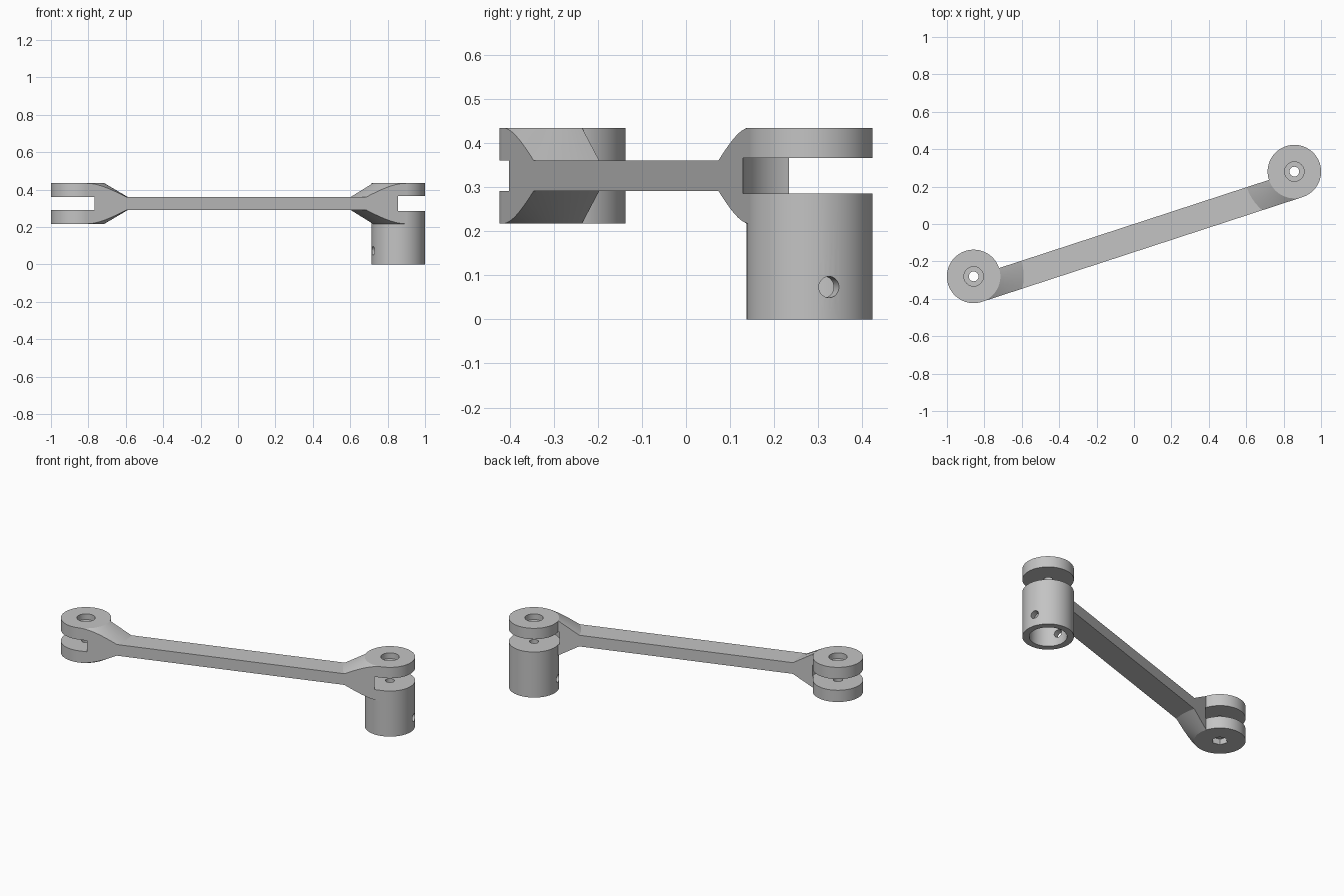
import bpy, bmesh, math
from mathutils import Matrix, Vector

cube = bpy.data.objects.get("Cube")
if cube:
    bpy.data.objects.remove(cube, do_unlink=True)

PIN = 0.902                       # pin distance from the centre along the arm
TILT = math.atan2(0.28, 0.857)    # arm angle seen from above
R = 0.143                         # lug radius
BOTTOM, MID, TOP = 0.217, 0.3255, 0.434
HALF_BAR = 0.035
HOLE, RECESS = 0.026, 0.052

grey = bpy.data.materials.new("plain_grey")
grey.use_nodes = True
grey.diffuse_color = (0.55, 0.55, 0.55, 1)
grey.node_tree.nodes["Principled BSDF"].inputs["Base Color"].default_value = grey.diffuse_color


def finish(name, bm):
    bmesh.ops.recalc_face_normals(bm, faces=bm.faces)
    mesh = bpy.data.meshes.new(name)
    bm.to_mesh(mesh)
    bm.free()
    mesh.materials.append(grey)
    obj = bpy.data.objects.new(name, mesh)
    bpy.context.collection.objects.link(obj)
    return obj


def lathe(name, profile, u, steps=72):
    """Revolve a closed (radius, z) outline about the pin at u."""
    bm = bmesh.new()
    verts = [bm.verts.new((r, 0, z)) for r, z in profile]
    edges = [bm.edges.new((a, b)) for a, b in zip(verts, verts[1:] + verts[:1])
             if a.co.x > 0 or b.co.x > 0]
    bmesh.ops.spin(bm, geom=verts + edges, cent=(0, 0, 0), axis=(0, 0, 1),
                   angle=math.tau, steps=steps)
    bmesh.ops.remove_doubles(bm, verts=bm.verts, dist=1e-5)
    bmesh.ops.translate(bm, verts=bm.verts, vec=(u, 0, 0))
    return finish(name, bm)


def box(name, low, high):
    low, high = Vector(low), Vector(high)
    bm = bmesh.new()
    bmesh.ops.create_cube(bm, size=1, matrix=Matrix.Translation((low + high) / 2)
                          @ Matrix.Diagonal((*(high - low), 1)))
    return finish(name, bm)


def rod(name, radius, depth, sides, matrix):
    bm = bmesh.new()
    bmesh.ops.create_cone(bm, cap_ends=True, segments=sides, radius1=radius,
                          radius2=radius, depth=depth, matrix=matrix)
    return finish(name, bm)


def combine(obj, tool, operation):
    mod = obj.modifiers.new(operation.lower(), "BOOLEAN")
    mod.operation, mod.solver, mod.object = operation, "EXACT", tool
    bpy.context.view_layer.objects.active = obj
    bpy.ops.object.modifier_apply(modifier=mod.name)
    bpy.data.objects.remove(tool, do_unlink=True)


# Arm: thin slab plus a double cone at each pin, trimmed to a strip
arm = box("arm", (-0.8, -0.4, MID - HALF_BAR), (0.8, 0.4, MID + HALF_BAR))
for side in (-1, 1):
    flare = lathe("flare", [(0, BOTTOM), (R, BOTTOM), (0.3275, MID), (R, TOP), (0, TOP)],
                  side * PIN)
    combine(arm, flare, "UNION")
combine(arm, box("strip", (-PIN, -R, 0), (PIN, 0, 1)), "INTERSECT")

# Curved clearance for the mating lug, and room for the fork discs
for side, gap in ((-1, 0.035), (1, 0.04)):
    low, high = MID - gap, MID + gap
    cutter = lathe("clearance", [(0, 0), (0.14, 0), (0.14, low), (0.151, low),
                                 (0.151, high), (0.14, high), (0.14, 1), (0, 1)], side * PIN)
    combine(arm, cutter, "DIFFERENCE")

# Upper fork discs with a recess for the screw head
parts = [arm]
for name, side, gap in (("right_upper_disc", -1, 0.035), ("left_upper_disc", 1, 0.04)):
    floor = TOP - 0.036
    parts.append(lathe(name, [(HOLE, MID + gap), (R, MID + gap), (R, TOP), (RECESS, TOP),
                              (RECESS, floor), (HOLE, floor)], side * PIN))

# Lower fork disc with a six-sided nut pocket underneath
lower = lathe("right_lower_disc", [(HOLE, BOTTOM), (R, BOTTOM), (R, MID - 0.035),
                                   (HOLE, MID - 0.035)], -PIN)
pocket = rod("pocket", 0.044, 0.07, 6, Matrix.Translation((-PIN, 0, BOTTOM)))
combine(lower, pocket, "DIFFERENCE")
parts.append(lower)

# Socket: hollow from below, pin hole above, cross hole through both walls
shelf, rim = 0.2, MID - 0.04
socket = lathe("socket", [(0.105, 0), (R, 0), (R, rim), (HOLE, rim), (HOLE, shelf),
                          (0.105, shelf)], PIN)
cross = rod("cross_hole", 0.024, 0.5, 32,
            Matrix.Translation((PIN, 0, 0.073)) @ Matrix.Rotation(math.pi / 2, 4, "Y"))
combine(socket, cross, "DIFFERENCE")
parts.append(socket)

# Turn everything to the final angle and smooth the round surfaces
bpy.ops.object.select_all(action="DESELECT")
for part in parts:
    part.rotation_euler.z = TILT
    part.select_set(True)
bpy.context.view_layer.objects.active = arm
bpy.ops.object.shade_smooth_by_angle(angle=math.radians(25))
